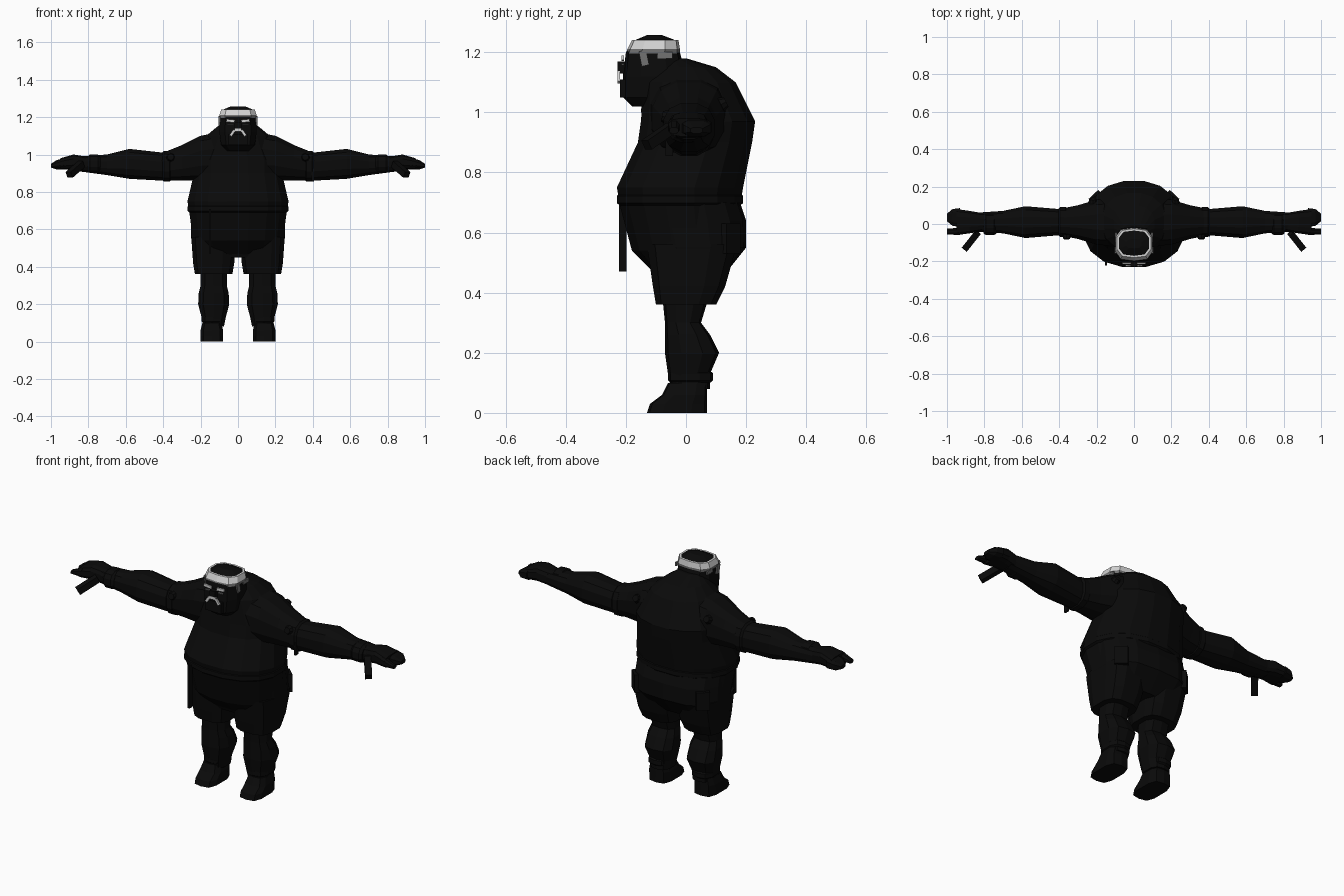
import bpy, bmesh, math
from mathutils import Matrix, Euler

old = bpy.data.objects.get("Cube")
if old:
    bpy.data.objects.remove(old)


def material(name, value):
    colour = (value, value, value, 1)
    mat = bpy.data.materials.new(name)
    mat.use_nodes = True
    mat.diffuse_color = colour
    shader = mat.node_tree.nodes["Principled BSDF"]
    shader.inputs["Base Color"].default_value = colour
    shader.inputs["Roughness"].default_value = .9
    return mat


BLACK = material("soot black", .003)
WHITE = material("hair white", .65)
GREY = material("hair grey", .17)


def finish(name, bm, materials, mirror):
    """Turn the bmesh into a flat shaded object, doubled across x if wanted."""
    bmesh.ops.recalc_face_normals(bm, faces=bm.faces)
    mesh = bpy.data.meshes.new(name)
    bm.to_mesh(mesh)
    bm.free()
    obj = bpy.data.objects.new(name, mesh)
    bpy.context.scene.collection.objects.link(obj)
    for mat in materials:
        mesh.materials.append(mat)
    if mirror:
        obj.modifiers.new("Mirror", "MIRROR")
    return obj


def rounded_section(sides, power):
    """Unit outline between a circle and a square, touching all four sides."""
    outline = []
    grow = 1 / math.cos(math.pi / sides)
    for i in range(sides):
        angle = math.tau * (i + .5) / sides
        point = []
        for value in (math.cos(angle), math.sin(angle)):
            reach = min(1, grow * abs(value) ** (2 / power))
            point.append(math.copysign(reach, value))
        outline.append(point)
    return outline


def loft(name, axis, rings, offset=0, sides=12, power=2.4,
         materials=(BLACK,), mirror=False, caps=True):
    """Skin rings of (position, half width, low edge, high edge)."""
    bm = bmesh.new()
    loops = []
    for along, half, low, high in rings:
        loop = []
        for u, v in rounded_section(sides, power):
            across = offset + u * half
            depth = (low + high + v * (high - low)) / 2
            upright = (across, depth, along)
            sideways = (along, across, depth)
            loop.append(bm.verts.new(upright if axis == "z" else sideways))
        loops.append(loop)
    for row, (lower, upper) in enumerate(zip(loops, loops[1:])):
        for i in range(sides):
            face = bm.faces.new((lower[i - 1], lower[i], upper[i], upper[i - 1]))
            face.material_index = min(row, len(materials) - 1)
    if caps:
        bm.faces.new(loops[0])
        bm.faces.new(loops[-1])
    return finish(name, bm, materials, mirror)


def band(name, axis, middle, width, half, low, high, **options):
    """A raised hem or cuff with bevelled edges."""
    rings = []
    for step, inset in ((-.5, .01), (-.3, 0), (.3, 0), (.5, .01)):
        rings.append((middle + step * width, half - inset, low + inset, high - inset))
    return loft(name, axis, rings, **options)


def placed(centre, turn):
    return Matrix.Translation(centre) @ Euler(turn).to_matrix().to_4x4()


def box(name, centre, size, turn=(0, 0, 0), mat=BLACK, mirror=False):
    bm = bmesh.new()
    place = placed(centre, turn) @ Matrix.Diagonal((*size, 1))
    bmesh.ops.create_cube(bm, size=1, matrix=place)
    return finish(name, bm, [mat], mirror)


def stud(name, centre, tilt, radius=.025):
    bm = bmesh.new()
    bmesh.ops.create_cone(bm, cap_ends=True, segments=8, radius1=radius,
                          radius2=radius * .7, depth=.02,
                          matrix=placed(centre, (tilt, 0, 0)))
    return finish(name, bm, [BLACK], True)


# Barrel torso with hanging belly and rounded back
loft("torso", "z", [
    (.46, .2, -.1, .1), (.54, .24, -.18, .18), (.69, .26, -.22, .18),
    (.75, .27, -.23, .19), (.9, .235, -.16, .22), (.97, .235, -.15, .23),
    (1.1, .17, -.14, .165), (1.15, .11, -.1, .1), (1.18, .06, -.07, 0)],
    sides=16, power=2.2)
loft("shorts_seat", "z", [
    (.45, .22, -.1, .12), (.55, .25, -.15, .2), (.64, .25, -.18, .2),
    (.7, .25, -.18, .18)], sides=14, power=2.6)
band("vest_hem", "z", .71, .04, .27, -.23, .19, sides=16, power=2.2)
loft("collar", "z", [(1, .14, -.15, .1), (1.12, .1, -.14, .07)])

# Sleeves and cuffs
loft("arm", "x", [
    (.1, .13, .86, 1.12), (.2, .12, .86, 1.1), (.3, .09, .86, 1.05),
    (.4, .07, .86, 1.01), (.58, .085, .87, 1.03), (.7, .06, .89, 1),
    (.85, .05, .91, .99)], offset=.01, mirror=True)
band("sleeve_hem", "x", .38, .05, .08, .855, 1.02, offset=.01, mirror=True)
band("wrist_cuff", "x", .77, .07, .06, .9, 1, mirror=True)

# Hands
loft("palm", "x", [(.82, .05, .91, .99), (.88, .06, .92, 1), (.95, .07, .92, .98)],
     offset=.01, power=3, mirror=True)
loft("fingers", "x", [(.93, .05, .92, .98), (.97, .045, .92, .97), (1, .02, .93, .95)],
     offset=.035, sides=8, power=3, mirror=True)
loft("index_finger", "x", [(.93, .02, .93, .98), (1, .015, .93, .95)],
     offset=-.04, sides=8, mirror=True)
box("thumb", (.87, -.09, .92), (.12, .035, .035), (0, .5, -.9), mirror=True)

# Shorts legs, calves and boots
loft("shorts_leg", "z", [(.36, .1, -.1, .1), (.42, .11, -.11, .13), (.56, .12, -.13, .17)],
     offset=.13, power=3, mirror=True)
loft("lower_leg", "z", [
    (.08, .055, -.05, .08), (.13, .065, -.06, .08), (.2, .083, -.07, .11),
    (.26, .08, -.07, .08), (.3, .07, -.07, .05), (.4, .07, -.08, .08)],
    offset=.13, sides=10, mirror=True)
loft("boot", "z", [(0, .06, -.13, .07), (.03, .06, -.12, .07), (.06, .06, -.08, .07),
                   (.1, .05, -.06, .07)], offset=.14, sides=10, power=3, mirror=True)
band("boot_cuff", "z", .12, .04, .06, -.06, .09, offset=.135, sides=10, mirror=True)

# Head with a two-tone ring of hair below a dark crown
loft("head", "z", [
    (1.02, .06, -.18, -.04), (1.05, .09, -.21, -.02), (1.12, .1, -.21, 0),
    (1.2, .095, -.2, -.02), (1.24, .08, -.17, -.035), (1.257, .04, -.13, -.08)],
    sides=10, power=2.6)
loft("hair_band", "z", [
    (1.195, .1, -.2, -.02), (1.21, .1, -.195, -.02), (1.24, .09, -.18, -.025),
    (1.24, .08, -.165, -.04)],
    sides=10, power=2.6, materials=(GREY, WHITE), caps=False)

# Face
box("nose", (0, -.215, 1.15), (.035, .025, .04))
box("beard", (0, -.205, 1.08), (.1, .03, .06))
box("sideburn", (.099, -.14, 1.18), (.009, .025, .05), (.2, 0, 0), GREY, True)
box("temple_lock", (.096, -.07, 1.19), (.009, .05, .02), mat=GREY, mirror=True)
box("eyebrow", (.04, -.21, 1.18), (.045, .009, .015), (0, -.1, 0), WHITE, True)
box("eye", (.04, -.21, 1.16), (.03, .009, .006), mat=GREY, mirror=True)
box("moustache_top", (0, -.224, 1.13), (.04, .009, .016), mat=WHITE)
box("moustache_side", (.03, -.224, 1.115), (.014, .009, .036), (0, -.6, 0), WHITE, True)

# Clothing trim
box("hanging_strap", (-.15, -.21, .59), (.012, .025, .24))
box("sleeve_strap", (.4, -.055, .89), (.012, .025, .07))
box("hip_pocket", (.2, .14, .58), (.07, .05, .1), (0, 0, -.75), mirror=True)
stud("sleeve_stud", (.36, -.07, .985), 1.4)
stud("shoulder_stud", (.22, .125, 1.03), -1.1)
